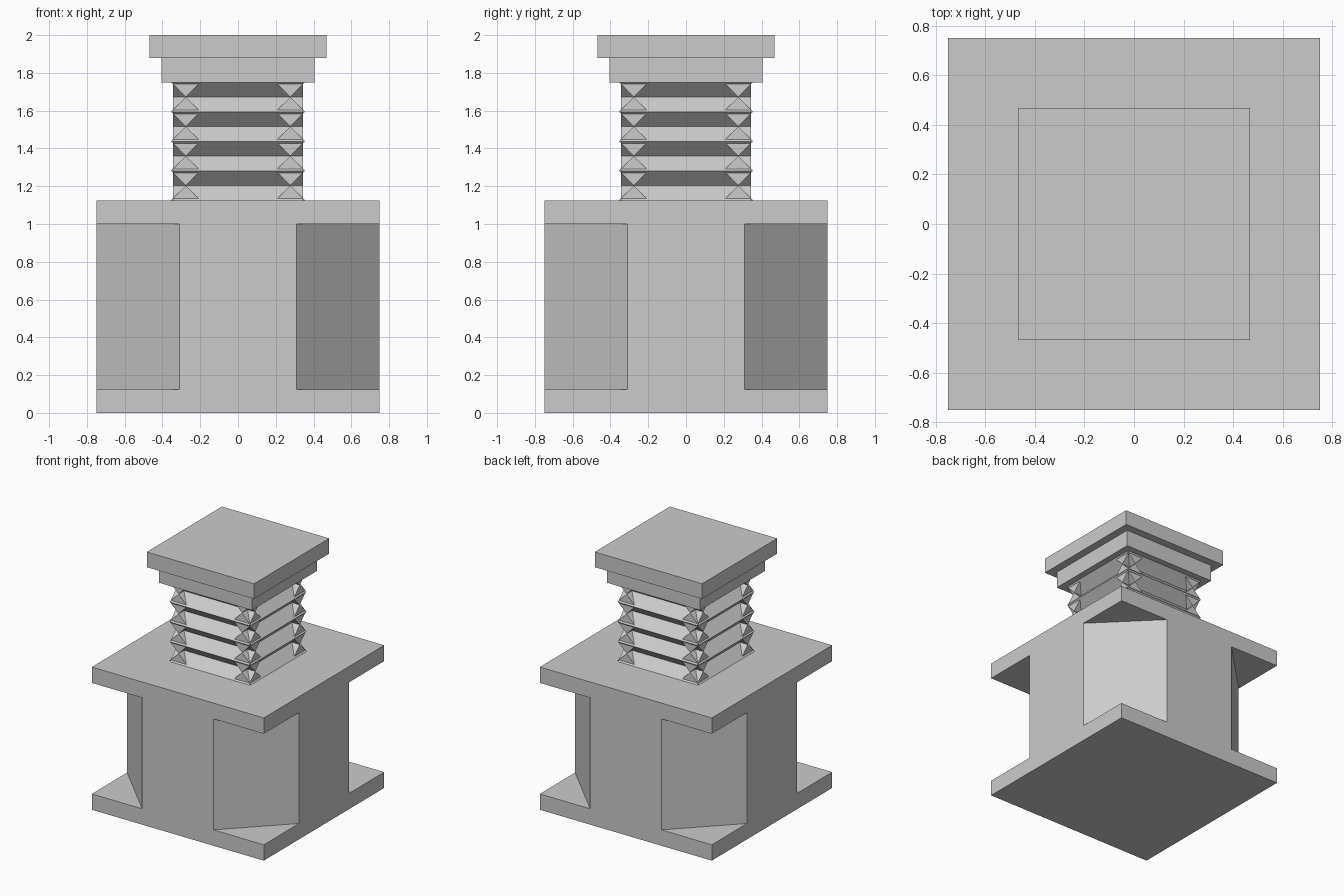
import bpy, bmesh, math

if "Cube" in bpy.data.objects:
    bpy.data.objects.remove(bpy.data.objects["Cube"])


def prism(name, pts, depth, place):
    """Extrude a 2D profile; place(u, v, w) maps it into 3D with w = +-depth/2."""
    bm = bmesh.new()
    ends = [[bm.verts.new(place(u, v, w)) for u, v in pts]
            for w in (-depth / 2, depth / 2)]
    n = len(pts)
    bm.faces.new(ends[0])
    bm.faces.new(ends[1])
    for i in range(n):
        j = (i + 1) % n
        bm.faces.new((ends[0][i], ends[0][j], ends[1][j], ends[1][i]))
    bmesh.ops.recalc_face_normals(bm, faces=bm.faces)
    me = bpy.data.meshes.new(name)
    bm.to_mesh(me)
    bm.free()
    ob = bpy.data.objects.new(name, me)
    bpy.context.collection.objects.link(ob)
    return ob


def upright(name, pts, z0, z1):
    mid = (z0 + z1) / 2
    return prism(name, pts, z1 - z0, lambda u, v, w: (u, v, mid + w))


def slab(name, half, z0, z1):
    h = half
    return upright(name, [(-h, -h), (h, -h), (h, h), (-h, h)], z0, z1)


# Base: two square plates joined by an eight-sided column flush with them
slab("base_plate", 0.75, 0.0, 0.125)
r = 0.75 / math.cos(math.pi / 8)
octagon = [(r * math.cos(math.radians(22.5 + 45 * i)),
            r * math.sin(math.radians(22.5 + 45 * i))) for i in range(8)]
upright("base_column", octagon, 0.125, 1.0)
slab("upper_plate", 0.75, 1.0, 1.125)

# Bellows: stacked diamond bars on four sides, half bars at top and bottom
Z0, Z1, FOLDS = 1.125, 1.75, 4
step = (Z1 - Z0) / FOLDS
d = step / 2
CENTRE, LENGTH = 0.277, 0.69
for s, side in ((-1, "low"), (1, "high")):
    for k in range(FOLDS + 1):
        z = Z0 + k * step
        prof = [(s * CENTRE - d, z), (s * CENTRE + d, z)]
        if k < FOLDS:
            prof.insert(1, (s * CENTRE, z + d))
        if k > 0:
            prof.append((s * CENTRE, z - d))
        # order the points around the diamond
        prof.sort(key=lambda p: math.atan2(p[1] - z, p[0] - s * CENTRE))
        prism(f"bellows_x_{side}_{k}", prof, LENGTH, lambda u, v, w: (u, w, v))
        prism(f"bellows_y_{side}_{k}", prof, LENGTH, lambda u, v, w: (w, u, v))

# Stepped square cap
slab("cap_lower", 0.405, 1.75, 1.88)
slab("cap_upper", 0.468, 1.88, 2.0)
